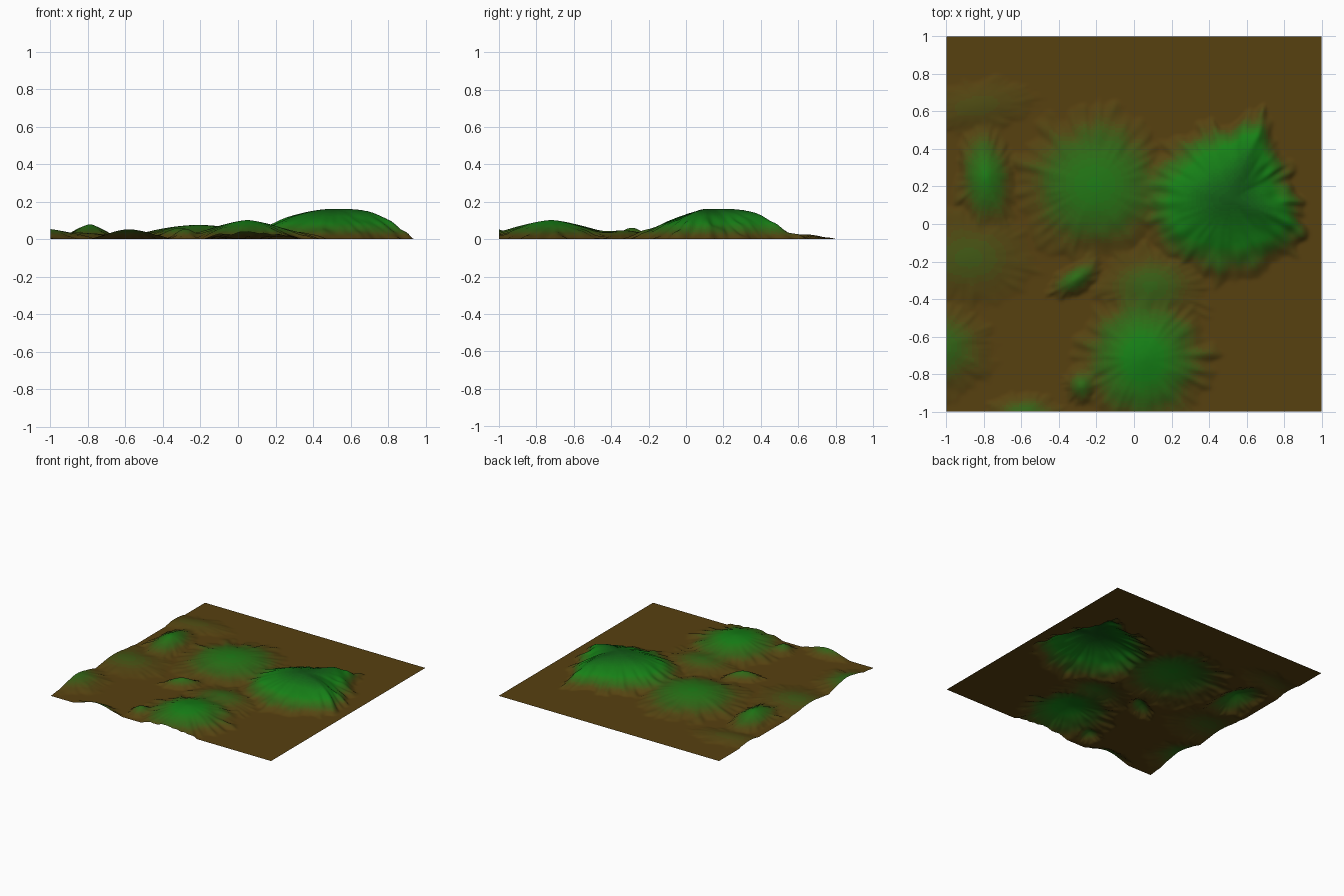
import bpy, bmesh, math
from mathutils import Vector, noise

if "Cube" in bpy.data.objects:
    bpy.data.objects.remove(bpy.data.objects["Cube"])

N = 176  # grid cells per side

# Main mountain: (angle in degrees, foot radius, slope convexity)
MX, MY, MH = 0.52, 0.13, 0.162
SPOKES = [(-20, .44, 3.1), (0, .36, 2.4), (30, .34, 2.1), (55, .40, 2.8), (71, .46, 4.0),
          (85, .42, 2.6), (110, .41, 1.9), (135, .47, 1.8), (165, .50, 2.1), (200, .50, 2.0),
          (230, .48, 1.7), (270, .43, 1.5), (310, .43, 1.7), (340, .44, 3.1)]

# Smaller hills: x, y, height, radius x, radius y, turn, convexity
HILLS = [(-.21, .21, .076, .44, .42, 0, 1.9),
         (-.79, .25, .080, .17, .32, 5, 1.4),
         (-.84, .63, .026, .34, .15, 10, 1.8),
         (-.88, -.18, .036, .38, .27, 0, 1.7),
         (-1.03, -.66, .056, .30, .28, 0, 1.5),
         (-.58, -1.02, .056, .22, .13, 0, 1.6),
         (.05, -.72, .102, .37, .42, 0, 1.5),
         (.09, -.33, .047, .31, .22, 0, 1.7),
         (-.31, -.29, .061, .17, .085, 35, 1.7),
         (-.28, -.86, .056, .10, .11, 0, 1.6)]


def gullies(x, y, ang, t, seed):
    """Downhill furrows: noise varying mostly with direction from the peak."""
    c, s = math.cos(ang), math.sin(ang)
    n = noise.noise(Vector((c * 2.5 + seed, s * 2.5, t * 1.2)))
    n2 = noise.noise(Vector((c * 8, s * 8 + seed, t * 2.5)))
    n3 = noise.noise(Vector((x * 11, y * 11, seed)))
    return 1 + min(t, 1) * (.16 * n + .15 * n2 + .12 * n3)


def slope(t, a):
    return (1 - t ** a) ** 1.3 if t < 1 else 0.0


def mountain(x, y):
    dx, dy = x - MX, y - MY
    ang = math.atan2(dy, dx)
    d = (math.degrees(ang) + 20) % 360 - 20
    for (a0, r0, p0), (a1, r1, p1) in zip(SPOKES, SPOKES[1:]):
        if a0 <= d <= a1:
            k = (d - a0) / (a1 - a0)
            t = math.hypot(dx, dy) / (r0 + (r1 - r0) * k)
            if t > 1.6:
                return 0.0
            g = 1 + (gullies(x, y, ang, t, 3.7) - 1) * .75
            return MH * slope(t * g, p0 + (p1 - p0) * k)
    return 0.0


def hill(x, y, i, cx, cy, h, rx, ry, turn, a):
    dx, dy = x - cx, y - cy
    c, s = math.cos(math.radians(turn)), math.sin(math.radians(turn))
    u, v = (dx * c + dy * s) / rx, (dy * c - dx * s) / ry
    t = math.hypot(u, v)
    if t > 1.6:
        return 0.0
    return h * slope(t * gullies(x, y, math.atan2(v, u), t, i * 5.3 + 1), a)


def height(x, y):
    hs = [mountain(x, y)] + [hill(x, y, i, *p) for i, p in enumerate(HILLS)]
    return sum(h ** 3 for h in hs) ** (1 / 3)


# Height colours: brown plain, bright green slopes, dark green summit
RAMP = [(0, (.095, .052, .005)), (.02, (.085, .062, .006)), (.045, (.035, .12, .008)),
        (.085, (.008, .22, .008)), (.12, (.007, .19, .008)), (.165, (.006, .09, .008))]


def colour(z):
    for (z0, c0), (z1, c1) in zip(RAMP, RAMP[1:]):
        if z <= z1:
            k = (z - z0) / (z1 - z0)
            return [p + (q - p) * k for p, q in zip(c0, c1)] + [1]
    return list(RAMP[-1][1]) + [1]


# Terrain sheet
bm = bmesh.new()
bmesh.ops.create_grid(bm, x_segments=N, y_segments=N, size=1)
for v in bm.verts:
    v.co.z = height(v.co.x, v.co.y)

BANDS, STEP = 28, .006
for f in bm.faces:
    f.smooth = True
    f.material_index = min(BANDS - 1, int(f.calc_center_median().z / STEP + .5))

mesh = bpy.data.meshes.new("terrain")
bm.to_mesh(mesh)
bm.free()
for b in range(BANDS):
    m = bpy.data.materials.new("height_band_%02d" % b)
    m.diffuse_color = colour(b * STEP)
    m.use_nodes = True
    m.node_tree.nodes["Principled BSDF"].inputs["Base Color"].default_value = m.diffuse_color
    mesh.materials.append(m)
bpy.context.collection.objects.link(bpy.data.objects.new("terrain", mesh))
